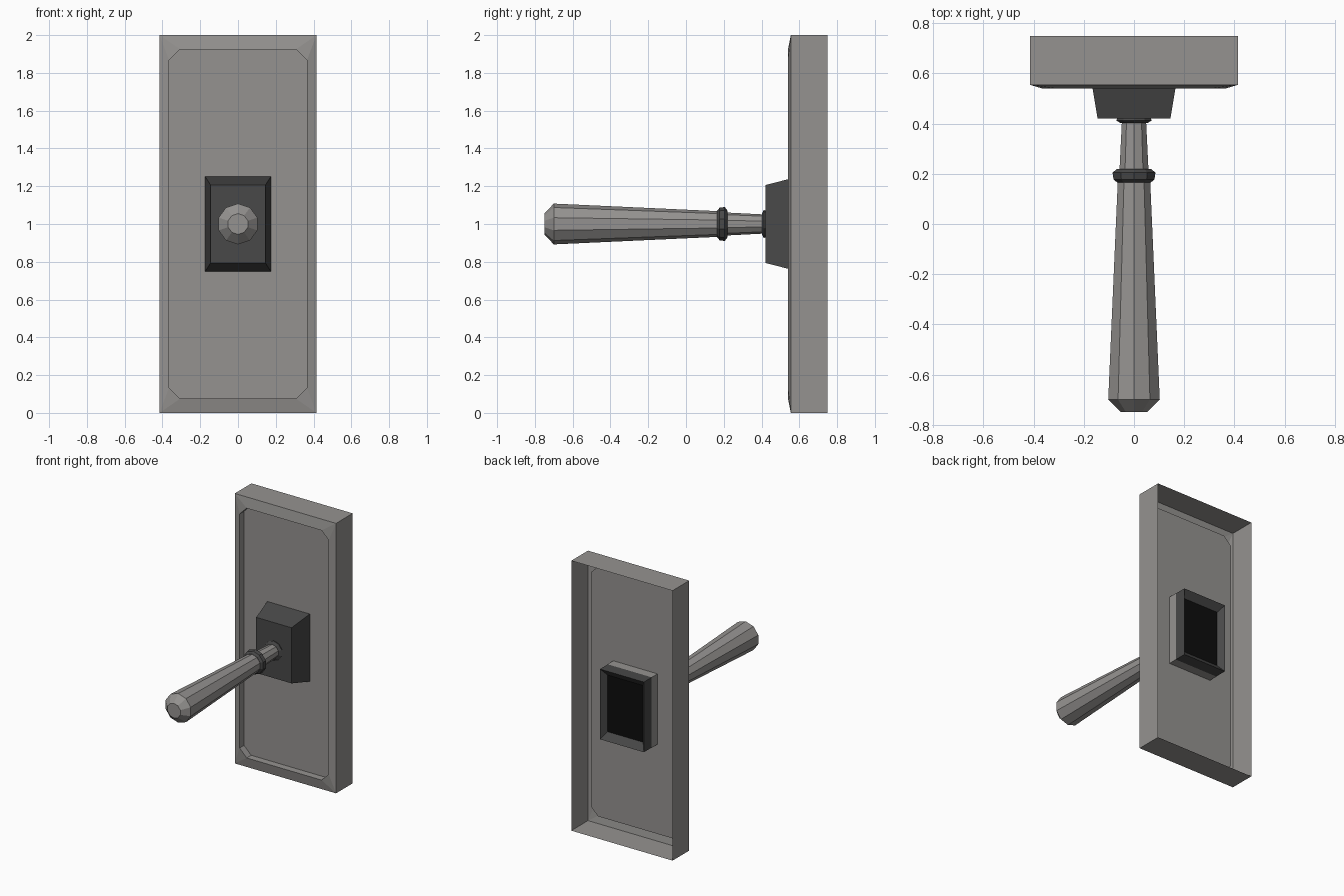
import bpy, bmesh, math

if "Cube" in bpy.data.objects:
    bpy.data.objects.remove(bpy.data.objects["Cube"])


def material(name, rgb):
    m = bpy.data.materials.new(name)
    m.diffuse_color = (*rgb, 1)
    m.use_nodes = True
    m.node_tree.nodes["Principled BSDF"].inputs["Base Color"].default_value = m.diffuse_color
    return m


GREY = material("warm_grey", (0.30, 0.29, 0.28))
DARK = material("dark_grey", (0.065, 0.065, 0.065))
BLACK = material("black", (0.004, 0.004, 0.004))


def finish(bm, name, mats):
    bmesh.ops.recalc_face_normals(bm, faces=bm.faces)
    me = bpy.data.meshes.new(name)
    bm.to_mesh(me)
    bm.free()
    for m in mats:
        me.materials.append(m)
    ob = bpy.data.objects.new(name, me)
    bpy.context.collection.objects.link(ob)
    return ob


def rect(hx, hz, y):
    return [(sx * hx, y, 1 + sz * hz) for sx, sz in ((-1, -1), (1, -1), (1, 1), (-1, 1))]


def loft(bm, loops, caps=(True, True)):
    rings = [[bm.verts.new(p) for p in loop] for loop in loops]
    n = len(rings[0])
    for a, b in zip(rings, rings[1:]):
        for i in range(n):
            j = (i + 1) % n
            bm.faces.new((a[i], a[j], b[j], b[i]))
    ends = []
    for ring, cap in zip((rings[0], rings[-1]), caps):
        if cap:
            ends.append(bm.faces.new(ring))
    return rings, ends


def octagon(hx, hz, c, y):
    # two points per corner, in the same corner order as rect()
    pts = []
    for i, (sx, sz) in enumerate(((-1, -1), (1, -1), (1, 1), (-1, 1))):
        pair = [(sx * hx, y, 1 + sz * (hz - c)), (sx * (hx - c), y, 1 + sz * hz)]
        pts += pair if i % 2 == 0 else pair[::-1]
    return pts


# Wall plate: open-backed shell with sloped rim and a recessed panel
bm = bmesh.new()
walls, _ = loft(bm, [rect(0.415, 1, 0.75), rect(0.415, 1, 0.555)], (False, False))
outer = walls[1]
steps, _ = loft(bm, [octagon(0.365, 0.925, 0.058, 0.54),
                     octagon(0.365, 0.925, 0.058, 0.592)], (False, True))
inner = steps[0]
for i in range(4):
    j = (i + 1) % 4
    bm.faces.new((outer[i], inner[2 * i], inner[2 * i + 1]))
    bm.faces.new((outer[i], outer[j], inner[2 * j], inner[2 * i + 1]))
finish(bm, "wall_plate", [GREY])

# Collar behind the panel around the switch base
bm = bmesh.new()
loft(bm, [rect(0.181, 0.261, 0.592), rect(0.181, 0.261, 0.66)], (False, False))
finish(bm, "back_collar", [GREY])

# Switch base: flared block with a dished black back
bm = bmesh.new()
_, ends = loft(bm, [rect(0.145, 0.206, 0.42), rect(0.18, 0.26, 0.63),
                    rect(0.18, 0.26, 0.75), rect(0.145, 0.21, 0.71)])
ends[1].material_index = 1
finish(bm, "switch_base", [DARK, BLACK])


def turned(name, profile, mat, sides=10):
    # ten-sided turning along y with a corner at the top
    bm = bmesh.new()
    loft(bm, [[(r * math.sin(2 * math.pi * i / sides), y,
                1 + r * math.cos(2 * math.pi * i / sides)) for i in range(sides)]
              for y, r in profile])
    return finish(bm, name, [mat])


# Lever handle, its ring and its foot
turned("lever_grip", [(-0.75, 0.055), (-0.70, 0.108), (0.17, 0.068)], GREY)
turned("lever_neck", [(0.21, 0.061), (0.425, 0.05)], GREY)
turned("lever_ring", [(0.165, 0.07), (0.178, 0.086), (0.205, 0.09), (0.22, 0.07)], DARK)
turned("lever_foot", [(0.402, 0.055), (0.412, 0.074), (0.425, 0.07)], DARK)
